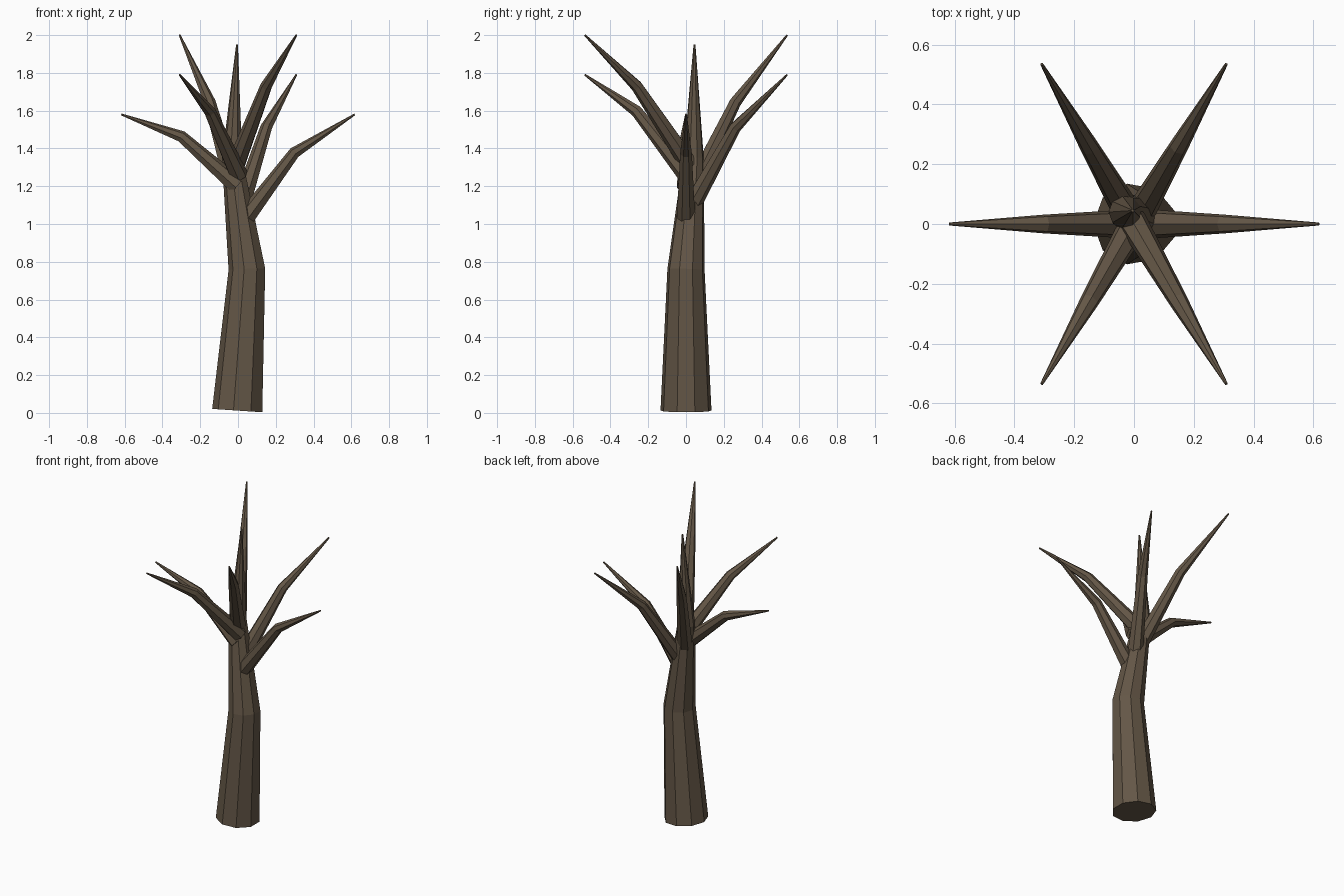
import bpy, bmesh, math
from mathutils import Vector

if "Cube" in bpy.data.objects:
    bpy.data.objects.remove(bpy.data.objects["Cube"])

bark = bpy.data.materials.new("brown bark")
bark.diffuse_color = (0.127, 0.094, 0.062, 1)
bark.use_nodes = True
bark.node_tree.nodes["Principled BSDF"].inputs["Base Color"].default_value = bark.diffuse_color


def limb(name, points, radii, sides, out, phase):
    """Faceted tapering tube along a path; phase is measured from `out`."""
    pts = [Vector(p) for p in points]
    side = Vector((0, 0, 1)).cross(out).normalized()
    bm = bmesh.new()
    rings = []
    for i, (p, r) in enumerate(zip(pts, radii)):
        before = (p - pts[i - 1]).normalized() if i else Vector()
        after = (pts[i + 1] - p).normalized() if i < len(pts) - 1 else Vector()
        t = (before + after).normalized()
        v = (side - t * side.dot(t)).normalized()
        u = v.cross(t)
        rings.append([bm.verts.new(p + r * (math.cos(a) * u + math.sin(a) * v))
                      for a in (phase + math.tau * k / sides for k in range(sides))])
    for a, b in zip(rings, rings[1:]):
        for k in range(sides):
            n = (k + 1) % sides
            bm.faces.new((a[k], a[n], b[n], b[k]))
    bm.faces.new(rings[0][::-1])
    bm.faces.new(rings[-1])
    bmesh.ops.recalc_face_normals(bm, faces=bm.faces)
    mesh = bpy.data.meshes.new(name)
    bm.to_mesh(mesh)
    bm.free()
    mesh.materials.append(bark)
    obj = bpy.data.objects.new(name, mesh)
    bpy.context.collection.objects.link(obj)


# crooked trunk ending in a spike
limb("trunk",
     [(0, 0, 0.012), (0.05, 0, 0.76), (-0.03, 0.04, 1.35), (-0.005, 0.045, 1.95)],
     [0.137, 0.1, 0.055, 0.005], 9, Vector((1, 0, 0)), math.pi)

# six bent branches spiralling up the trunk
for i in range(6):
    a = math.radians(60 * i)
    out = Vector((math.cos(a), math.sin(a), 0))
    start = 1.03 + 0.057 * i
    tip = 1.58 + 0.21 * (i % 3)
    path = [out * (0.04 - 0.012 * i) + Vector((0, 0, start)),
            out * 0.3 + Vector((0, 0, (start + tip) / 2 + 0.072)),
            out * 0.618 + Vector((0, 0, tip))]
    limb(f"branch_{i + 1}", path, [0.05, 0.032, 0.005], 7, out, math.pi)
